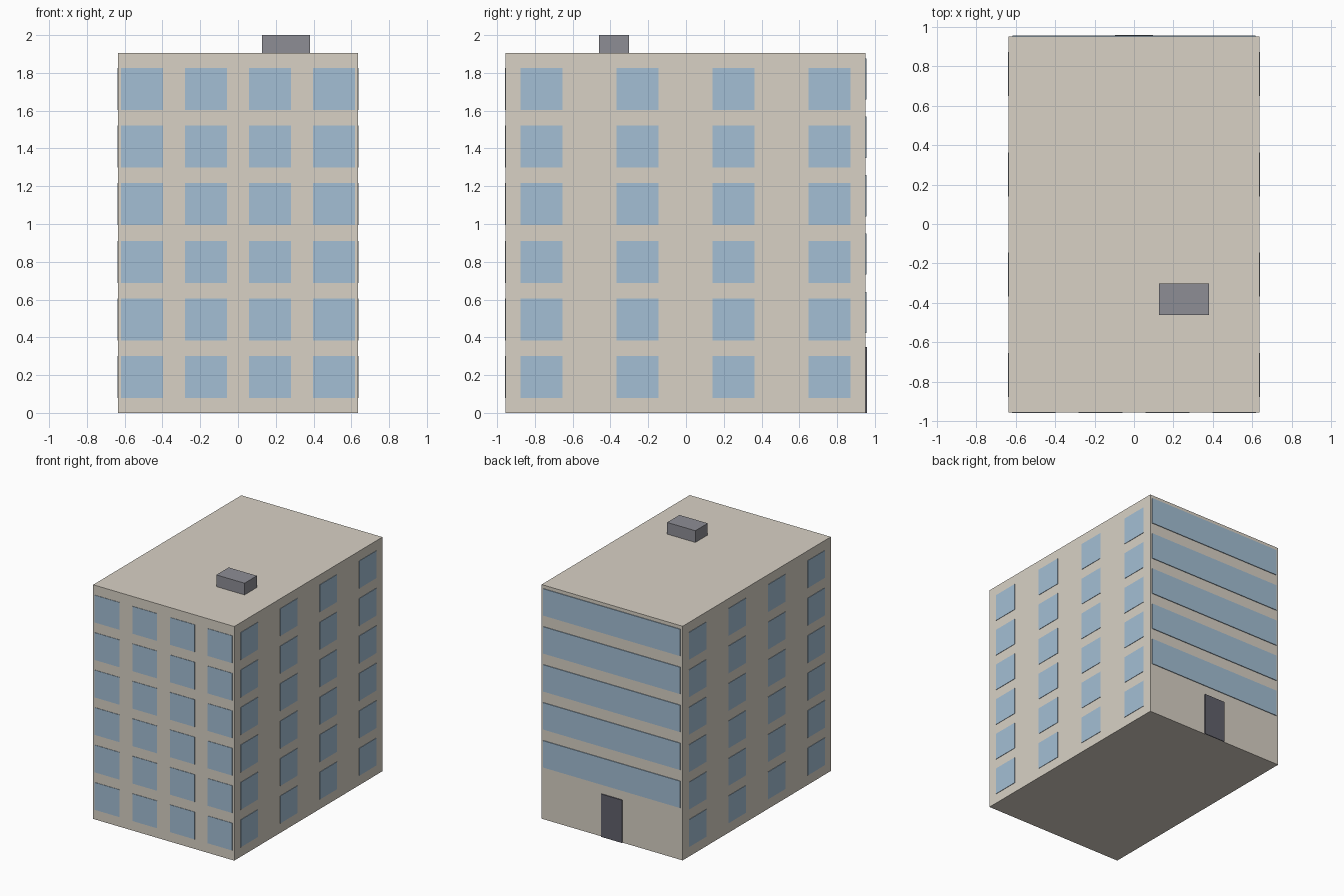
import bpy

if "Cube" in bpy.data.objects:
    bpy.data.objects.remove(bpy.data.objects["Cube"])

U = 2 / 12.6            # design unit: tower is 8 x 12 x 12 units
W, D, H = 8 * U, 12 * U, 12 * U
CY = -0.0025            # tower centre, offset by the deeper rear details


def material(name, rgb):
    m = bpy.data.materials.new(name)
    m.diffuse_color = (*rgb, 1)
    m.use_nodes = True
    m.node_tree.nodes["Principled BSDF"].inputs["Base Color"].default_value = m.diffuse_color
    return m


wall = material("wall", (0.69, 0.64, 0.56))
glass = material("glass", (0.37, 0.52, 0.66))
metal = material("metal", (0.27, 0.27, 0.30))
dark = material("door_paint", (0.12, 0.12, 0.15))


def box(name, lo, hi, mat):
    bpy.ops.mesh.primitive_cube_add(size=1, location=[(a + b) / 2 for a, b in zip(lo, hi)])
    ob = bpy.context.object
    ob.name = name
    ob.scale = [b - a for a, b in zip(lo, hi)]
    bpy.ops.object.transform_apply(location=False, rotation=False, scale=True)
    ob.data.materials.append(mat)
    return ob


# Tower and rooftop unit
box("tower", (-W / 2, CY - D / 2, 0), (W / 2, CY + D / 2, H), wall)
box("roof_unit", (0.8 * U, -2.9 * U, H), (2.4 * U, -1.9 * U, H + 0.6 * U), metal)

# Square windows on the front and both sides
S = 0.7 * U             # half window size
P = 0.0035              # window projection
front, back = CY - D / 2, CY + D / 2
for row in range(6):
    z = (1.2 + 1.92 * row) * U
    for col in range(4):
        x = (-3.2 + 6.4 / 3 * col) * U
        box("front_window", (x - S, front - P, z - S), (x + S, front + P, z + S), glass)
        y = CY + (-4.8 + 3.2 * col) * U
        for side, name in ((-1, "left_window"), (1, "right_window")):
            xs = side * W / 2
            box(name, (xs - P, y - S, z - S), (xs + P, y + S, z + S), glass)

# Ribbon windows and door on the back
for row in range(5):
    z = 0.532 + 0.309 * row
    box("ribbon_window", (-0.616, back - P, z - 0.109), (0.616, back + 0.006, z + 0.109), glass)
box("door", (-0.095, back - P, 0), (0.095, back + 0.008, 0.348), dark)
